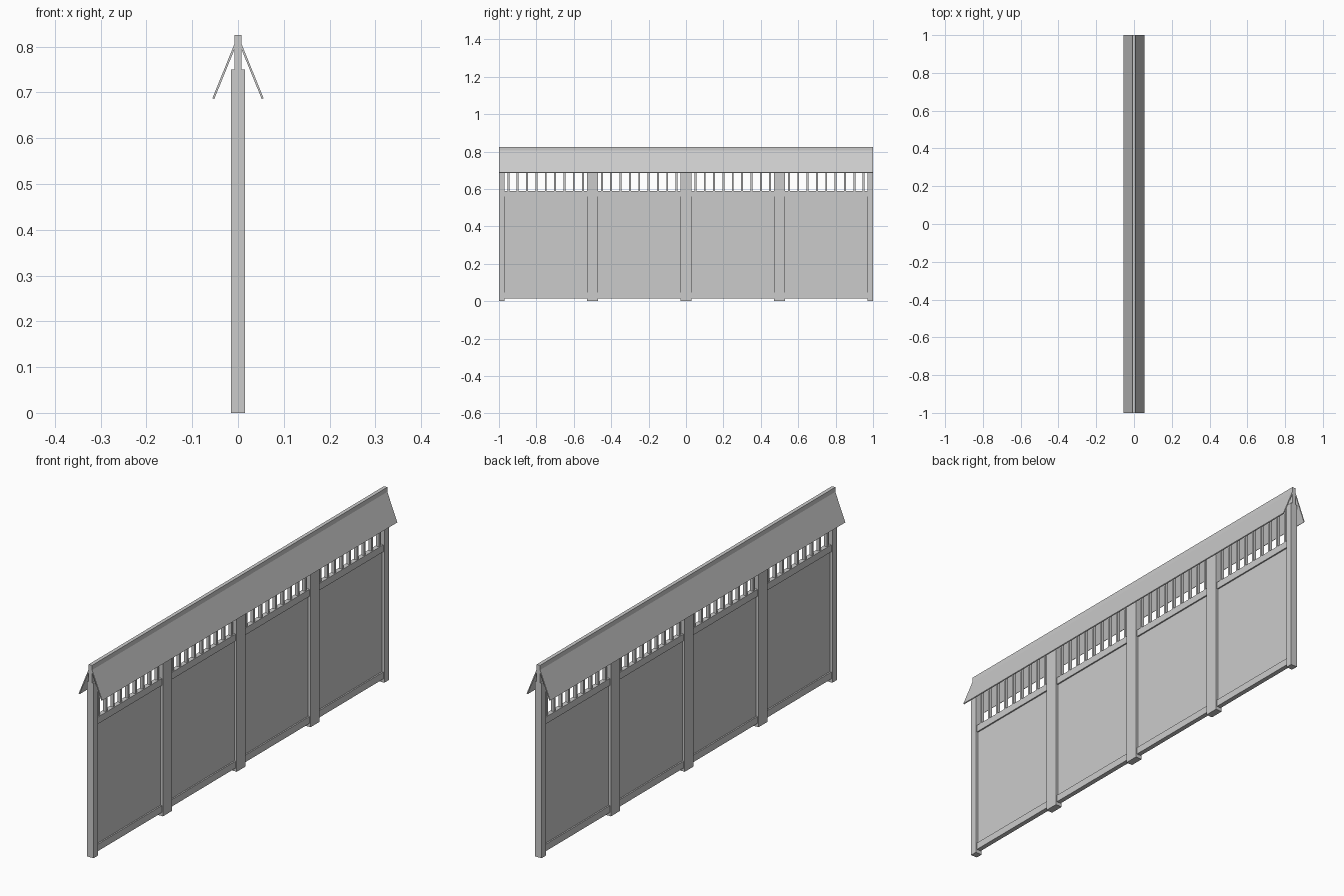
import bpy
import bmesh
from mathutils import Vector

cube = bpy.data.objects.get("Cube")
if cube:
    bpy.data.objects.remove(cube, do_unlink=True)

grey = bpy.data.materials.new("plain grey")
grey.use_nodes = True
COLOUR = (0.6, 0.6, 0.6, 1)
grey.diffuse_color = COLOUR
grey.node_tree.nodes["Principled BSDF"].inputs["Base Color"].default_value = COLOUR


def prism(name, profile, y0, y1):
    """Extrude an x-z profile from y0 to y1."""
    bm = bmesh.new()
    face = bm.faces.new([bm.verts.new((x, y0, z)) for x, z in profile])
    grown = bmesh.ops.extrude_face_region(bm, geom=[face])
    moved = [v for v in grown["geom"] if isinstance(v, bmesh.types.BMVert)]
    bmesh.ops.translate(bm, verts=moved, vec=Vector((0, y1 - y0, 0)))
    bmesh.ops.recalc_face_normals(bm, faces=bm.faces)
    mesh = bpy.data.meshes.new(name)
    bm.to_mesh(mesh)
    bm.free()
    mesh.materials.append(grey)
    obj = bpy.data.objects.new(name, mesh)
    bpy.context.collection.objects.link(obj)
    return obj


def beam(name, half_x, y0, y1, z0, z1):
    return prism(name, [(-half_x, z0), (half_x, z0), (half_x, z1), (-half_x, z1)], y0, y1)


POST = 0.03      # half width of a post
BAY = 0.5        # distance between posts
RAIL = 0.03      # rail height
BOTTOM, SILL, TOP = 0.015, 0.59, 0.75

# Posts, with the end ones cut to half width
for i in range(5):
    y = -1 + i * BAY
    beam("post", 0.015, max(-1, y - POST), min(1, y + POST), 0, TOP)

# Bays: panel, rails and slats
for i in range(4):
    mid = -0.75 + i * BAY
    y0, y1 = mid - BAY / 2 + POST, mid + BAY / 2 - POST
    beam("panel", 0.004, y0, y1, BOTTOM + RAIL, SILL - RAIL)
    beam("bottom_rail", 0.01, y0, y1, BOTTOM, BOTTOM + RAIL)
    beam("top_rail", 0.01, y0, y1, SILL - RAIL, SILL)
    for k in range(-4, 5):
        y = mid + k * 0.05
        beam("slat", 0.007, y - 0.005, y + 0.005, SILL, TOP)

# Ridge beam
beam("ridge_beam", 0.008, -1, 1, TOP, 0.825)

# Sloping roof boards
for side, name in ((1, "left_roof_board"), (-1, "right_roof_board")):
    section = [(0.006, 0.81), (0.056, 0.687), (0.052, 0.685), (0.006, 0.798)]
    prism(name, [(side * x, z) for x, z in section], -1, 1)
